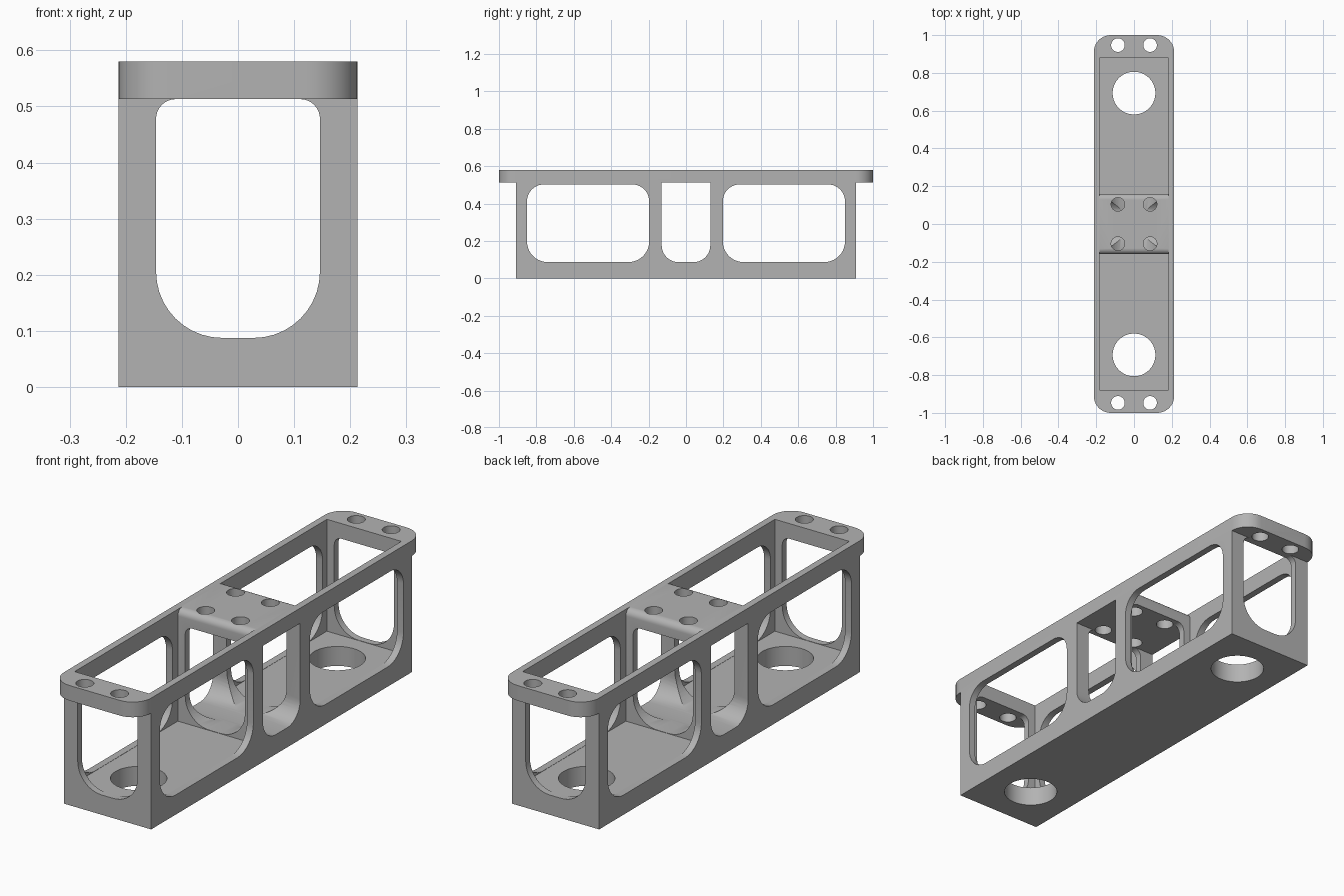
import bpy, bmesh, math
from mathutils import Matrix

if "Cube" in bpy.data.objects:
    bpy.data.objects.remove(bpy.data.objects["Cube"])

W, L, H = 0.213, 0.91, 0.58      # half width, half body length, height
FLOOR, RIM = 0.086, 0.513        # floor top, underside of the top plates


def rounded(x0, x1, y0, y1, radii, seg=10):
    """Rectangle outline; radii run bottom left, bottom right, top right, top left."""
    pts = []
    corners = [(x0, y0, 1, 1), (x1, y0, -1, 1), (x1, y1, -1, -1), (x0, y1, 1, -1)]
    for i, ((x, y, sx, sy), r) in enumerate(zip(corners, radii)):
        if r == 0:
            pts.append((x, y))
            continue
        for k in range(seg + 1):
            a = math.pi + math.pi / 2 * (i + k / seg)
            pts.append((x + sx * r + r * math.cos(a), y + sy * r + r * math.sin(a)))
    return pts


def circle(x, y, r, n=40):
    return [(x + r * math.cos(2 * math.pi * k / n), y + r * math.sin(2 * math.pi * k / n))
            for k in range(n)]


def prism(name, outline, lo, hi, axis='Z'):
    """Extrude a 2D outline from lo to hi along an axis."""
    place = {'X': lambda u, v, w: (w, u, v),
             'Y': lambda u, v, w: (u, w, v),
             'Z': lambda u, v, w: (u, v, w)}[axis]
    bm = bmesh.new()
    rings = [[bm.verts.new(place(u, v, w)) for u, v in outline] for w in (lo, hi)]
    n = len(outline)
    bm.faces.new(rings[0])
    bm.faces.new(rings[1])
    for i in range(n):
        j = (i + 1) % n
        bm.faces.new((rings[0][i], rings[0][j], rings[1][j], rings[1][i]))
    bmesh.ops.recalc_face_normals(bm, faces=bm.faces)
    mesh = bpy.data.meshes.new(name)
    bm.to_mesh(mesh)
    bm.free()
    ob = bpy.data.objects.new(name, mesh)
    bpy.context.collection.objects.link(ob)
    return ob


def combine(target, tool, operation='DIFFERENCE'):
    """Apply a boolean and discard the tool."""
    bpy.context.view_layer.objects.active = target
    mod = target.modifiers.new("cut", 'BOOLEAN')
    mod.operation, mod.solver, mod.object = operation, 'EXACT', tool
    bpy.ops.object.modifier_apply(modifier=mod.name)
    bpy.data.objects.remove(tool)


# Body block and the rounded mounting flange along its top
frame = prism("bracket_frame", rounded(-W, W, -L, L, [0] * 4), 0, RIM + 0.02)
flange = prism("flange", rounded(-W, W, -1, 1, [0.09] * 4), RIM, H)
combine(frame, flange, 'UNION')

# Two open bays; the bay wall flares outwards at the top to round the centre plate edge
R = 0.03
for s in (-1, 1):
    prof = [(s * 0.88, FLOOR), (s * 0.88, H + 0.05), (s * 0.13, H + 0.05), (s * 0.13, H)]
    prof += [(s * (0.13 + R * math.sin(a)), H - R + R * math.cos(a))
             for a in [math.pi / 2 * k / 8 for k in range(1, 9)]]
    prof.append((s * 0.16, FLOOR))
    combine(frame, prism("bay", prof, -0.182, 0.182, 'X'))

# Centre channel, open to both sides
combine(frame, prism("channel", rounded(-0.13, 0.13, 0.0865, RIM, [0.09, 0.09, 0, 0]),
                     -0.4, 0.4, 'X'))

# Side windows
for y0, y1 in ((-0.85, -0.197), (0.197, 0.85)):
    combine(frame, prism("side_window", rounded(y0, y1, 0.087, 0.502,
                                                [0.11, 0.11, 0.09, 0.09]), -0.4, 0.4, 'X'))

# End windows, running through the end walls and the two dividers
combine(frame, prism("end_window", rounded(-0.146, 0.146, 0.0875, RIM,
                                           [0.118, 0.118, 0.035, 0.035]), -1.2, 1.2, 'Y'))

# Screw holes in the flange ends and centre plate, large holes in the floor
for s in (-1, 1):
    for x in (-0.085, 0.085):
        for y in (0.947, 0.104):
            combine(frame, prism("screw_hole", circle(x, s * y, 0.036), 0.505, 0.7))
    combine(frame, prism("floor_hole", circle(0, s * 0.693, 0.113, 64), -0.1, 0.2))

# Finish
grey = bpy.data.materials.new("plain_grey")
grey.diffuse_color = (0.45, 0.45, 0.45, 1)
grey.use_nodes = True
grey.node_tree.nodes["Principled BSDF"].inputs["Base Color"].default_value = grey.diffuse_color
frame.data.materials.clear()
frame.data.materials.append(grey)
for p in frame.data.polygons:
    p.material_index = 0
bpy.ops.object.select_all(action='DESELECT')
frame.select_set(True)
bpy.context.view_layer.objects.active = frame
bpy.ops.object.shade_smooth_by_angle(angle=math.radians(30))
